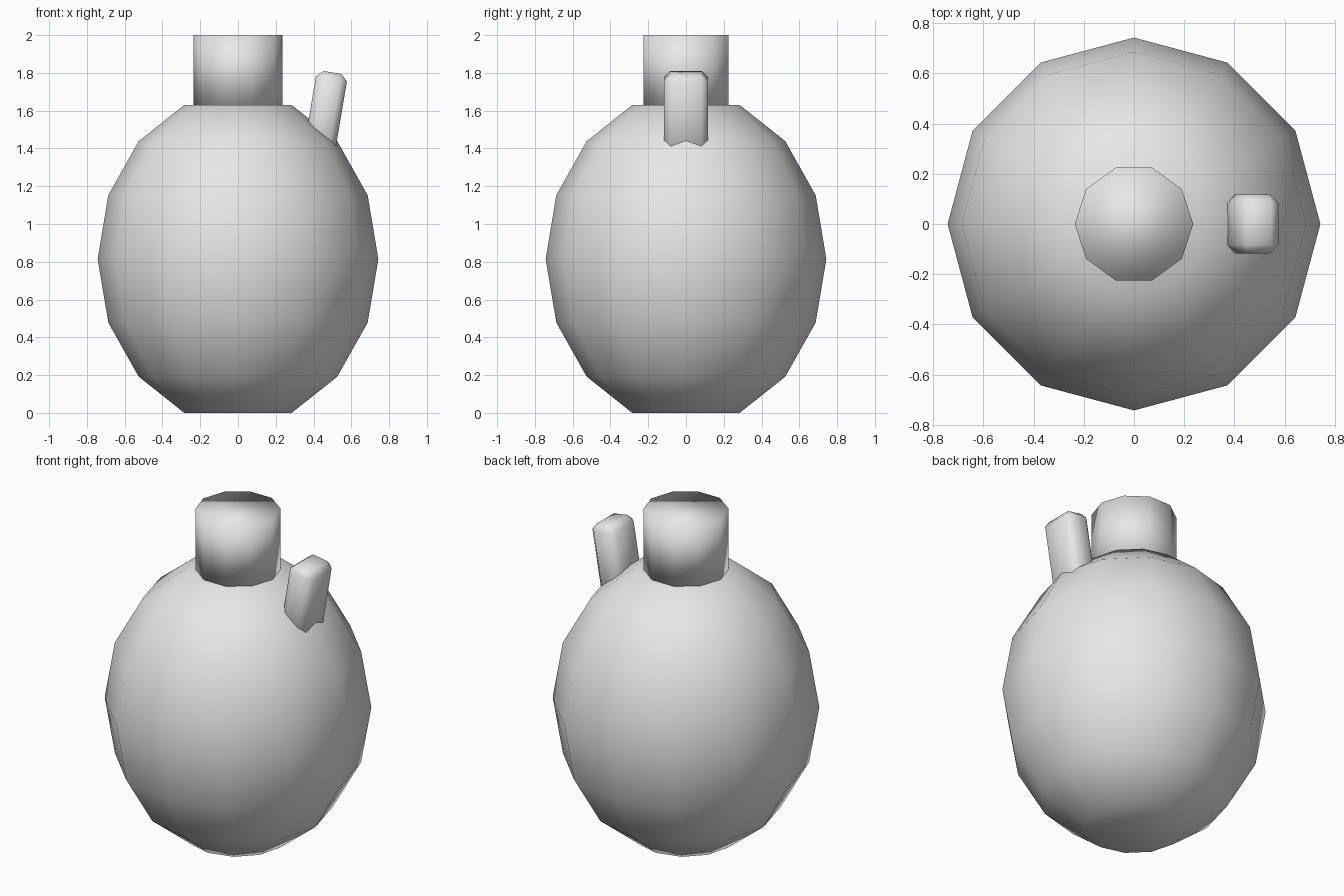
import bpy
import bmesh
from math import cos, pi, radians
from mathutils import Matrix

if "Cube" in bpy.data.objects:
    bpy.data.objects.remove(bpy.data.objects["Cube"], do_unlink=True)

grey = bpy.data.materials.new("plain grey")
grey.use_nodes = True
grey.diffuse_color = (0.8, 0.8, 0.8, 1)
grey.node_tree.nodes["Principled BSDF"].inputs["Base Color"].default_value = grey.diffuse_color


def finish(name, bm):
    """Turn a bmesh into a smooth-shaded grey object."""
    bmesh.ops.recalc_face_normals(bm, faces=bm.faces[:])
    for face in bm.faces:
        face.smooth = True
    mesh = bpy.data.meshes.new(name)
    bm.to_mesh(mesh)
    bm.free()
    mesh.materials.append(grey)
    obj = bpy.data.objects.new(name, mesh)
    bpy.context.collection.objects.link(obj)
    return obj


RADIUS, BODY_TOP, TOTAL = 0.743, 1.63, 2.0
half = BODY_TOP / 2

# Body: stretched low-poly sphere with both poles cut flat
bm = bmesh.new()
bmesh.ops.create_uvsphere(bm, u_segments=12, v_segments=8, radius=1)
poles = [v for v in bm.verts if abs(v.co.z) > 0.99]
bmesh.ops.dissolve_verts(bm, verts=poles)
bmesh.ops.scale(bm, vec=(RADIUS, RADIUS, half / cos(pi / 8)), verts=bm.verts[:])
bmesh.ops.translate(bm, vec=(0, 0, half), verts=bm.verts[:])
finish("body", bm)

# Neck: ten-sided closed cylinder standing on the flat top
bm = bmesh.new()
place = Matrix.Translation((0, 0, (BODY_TOP + TOTAL) / 2)) @ Matrix.Rotation(pi / 2, 4, "Z")
bmesh.ops.create_cone(bm, cap_ends=True, segments=10, radius1=0.236, radius2=0.236,
                      depth=TOTAL - BODY_TOP, matrix=place)
finish("neck", bm)

# Lever: tilted chamfered block sunk into the shoulder
bm = bmesh.new()
length = 0.46
bmesh.ops.create_cube(bm, size=1, matrix=Matrix.Diagonal((0.166, 0.235, length, 1)))
bmesh.ops.bevel(bm, geom=bm.edges[:], offset=0.035, segments=1, affect="EDGES")
bmesh.ops.translate(bm, vec=(0, 0, -length / 2), verts=bm.verts[:])
lever = finish("lever", bm)
lever.location = (0.5, 0, 1.802)
lever.rotation_euler.y = radians(9.5)
